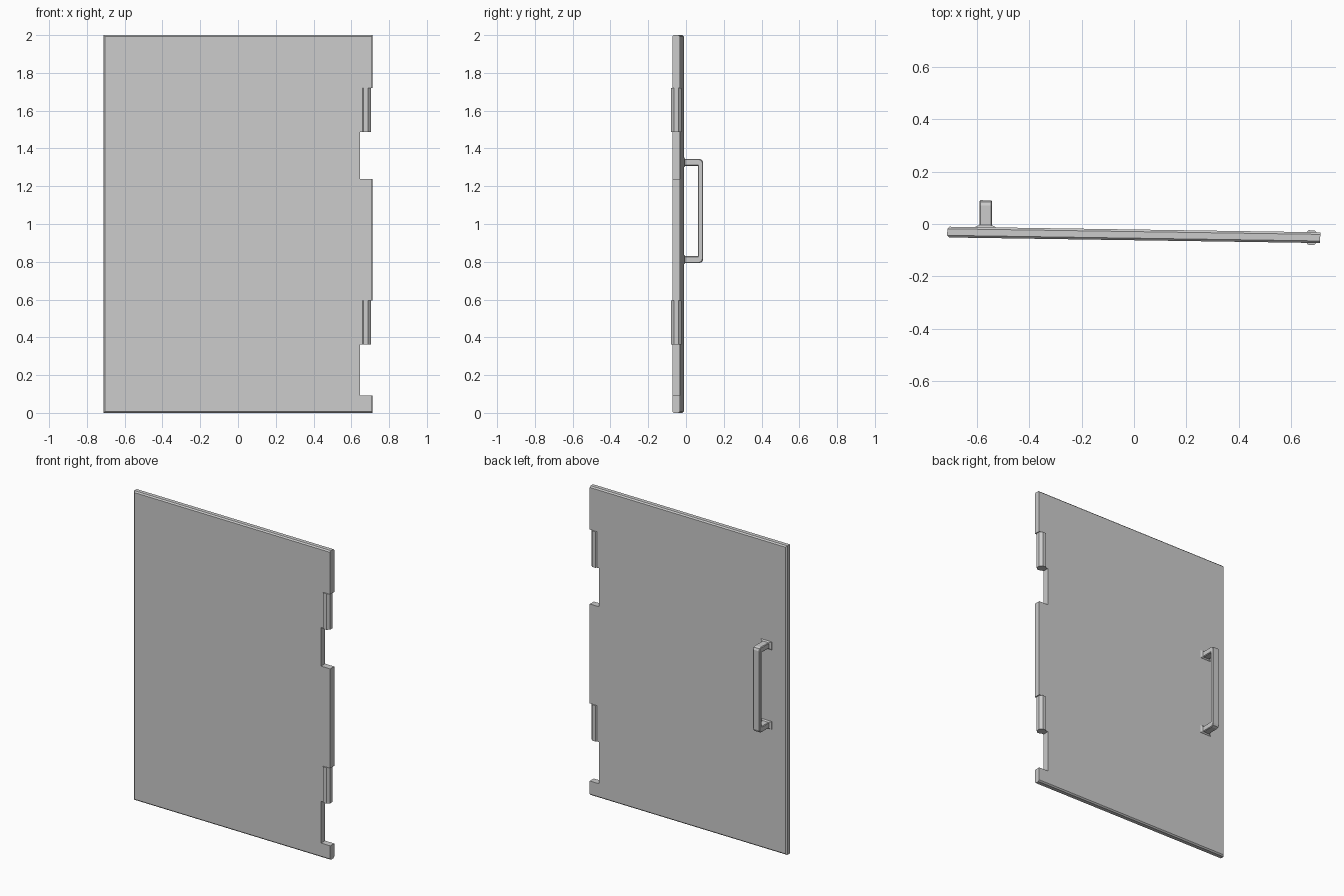
import bpy, bmesh, math
from mathutils import Matrix

if "Cube" in bpy.data.objects:
    bpy.data.objects.remove(bpy.data.objects["Cube"])

# The whole door is built straight, then swung open by a fraction of a degree
SWING = Matrix.Translation((0, -0.0415, 0)) @ Matrix.Rotation(math.radians(-0.86), 4, 'Z')
T = 0.0205  # half thickness of the panel


def finish(bm, name):
    bmesh.ops.recalc_face_normals(bm, faces=bm.faces)
    bm.transform(SWING)
    mesh = bpy.data.meshes.new(name)
    bm.to_mesh(mesh)
    bm.free()
    ob = bpy.data.objects.new(name, mesh)
    bpy.context.collection.objects.link(ob)
    return ob


def extrude(points, direction):
    bm = bmesh.new()
    face = bm.faces.new([bm.verts.new(p) for p in points])
    res = bmesh.ops.extrude_face_region(bm, geom=[face], use_keep_orig=True)
    verts = [v for v in res['geom'] if isinstance(v, bmesh.types.BMVert)]
    bmesh.ops.translate(bm, verts=verts, vec=direction)
    bmesh.ops.recalc_face_normals(bm, faces=bm.faces)
    return bm


def bevel(bm, test, width):
    edges = [e for e in bm.edges if test(*[v.co for v in e.verts])]
    bmesh.ops.bevel(bm, geom=edges, offset=width, segments=1,
                    profile=0.5, affect='EDGES')


# Door panel with two hinge cut-outs on the right edge
L, R, N, H = -0.713, 0.711, 0.645, 0.668
outline = [(L, 0), (R, 0)]
hinges = [(0.093, 0.363, 0.595), (1.238, 1.487, 1.72)]
for low, mid, top in hinges:
    outline += [(R, low), (N, low), (N, mid), (H, mid), (H, top), (R, top)]
outline += [(R, 2), (L, 2)]
panel = extrude([(x, -T, z) for x, z in outline], (0, 2 * T, 0))


def outer_edge(a, b):
    same_y = abs(a.y - b.y) < 1e-5
    on_rim = (max(a.x, b.x) < L + 1e-4 or max(a.z, b.z) < 1e-4
              or min(a.z, b.z) > 2 - 1e-4)
    return same_y and on_rim


bevel(panel, outer_edge, 0.008)
finish(panel, "door_panel")

# Hinge barrels
for i, (low, mid, top) in enumerate(hinges):
    ring = [(0.677 + 0.03 * math.cos(a), 0.03 * math.sin(a), mid)
            for a in [math.radians(22.5 + 45 * k) for k in range(8)]]
    finish(extrude(ring, (0, 0, top - mid)), f"hinge_barrel_{i + 1}")

# Pull handle: U-shaped bar with clipped corners
HX, HW = -0.567, 0.024
Z0, Z1, Y1 = 0.793, 1.345, 0.1235
profile = [(T, Z0), (Y1 - 0.02, Z0), (Y1 - 0.006, Z0 + 0.006), (Y1, Z0 + 0.02),
           (Y1, Z1 - 0.02), (Y1 - 0.006, Z1 - 0.006), (Y1 - 0.02, Z1), (T, Z1),
           (T, Z1 - 0.037), (Y1 - 0.027, Z1 - 0.037),
           (Y1 - 0.027, Z0 + 0.037), (T, Z0 + 0.037)]
handle = extrude([(HX - HW, y, z) for y, z in profile], (2 * HW, 0, 0))
bevel(handle, lambda a, b: abs(a.x - b.x) < 1e-5 and max(a.y, b.y) > T + 1e-4, 0.004)
finish(handle, "pull_handle")

# Flared feet where the handle meets the panel
for name, z in (("lower", Z0 + 0.0185), ("upper", Z1 - 0.0185)):
    foot = bmesh.new()
    rings = []
    for y, w, h in ((T - 0.002, 0.04, 0.026), (T + 0.002, 0.038, 0.025), (T + 0.008, HW, 0.0185)):
        rings.append([foot.verts.new((HX + sx * w, y, z + sz * h))
                      for sx, sz in ((-1, -1), (1, -1), (1, 1), (-1, 1))])
    for a, b in zip(rings, rings[1:]):
        for k in range(4):
            foot.faces.new((a[k], a[(k + 1) % 4], b[(k + 1) % 4], b[k]))
    foot.faces.new(rings[0])
    foot.faces.new(rings[-1])
    finish(foot, f"handle_foot_{name}")
